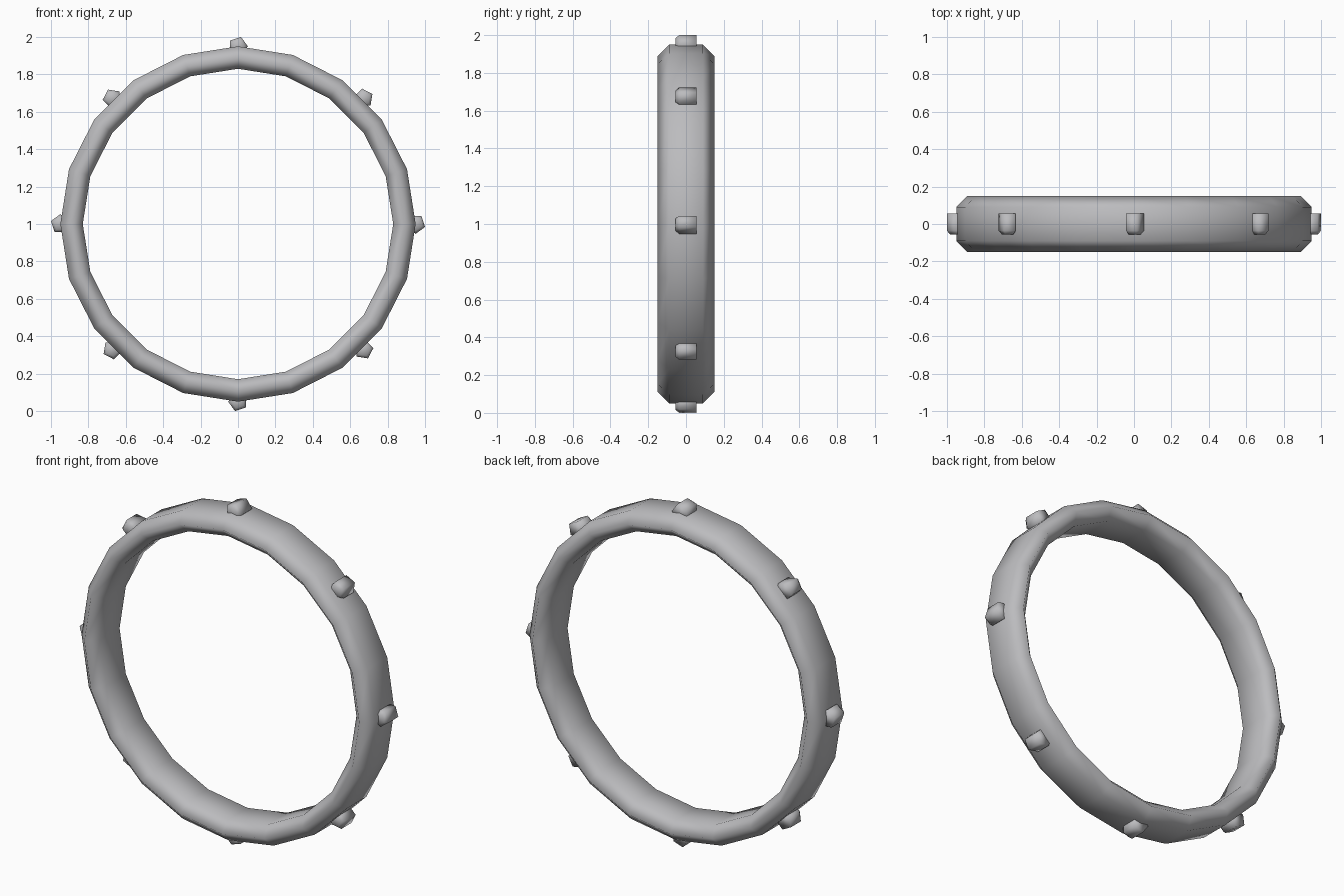
import bpy
import bmesh
from math import cos, sin, pi, tau
from mathutils import Matrix, Vector

cube = bpy.data.objects.get("Cube")
if cube:
    bpy.data.objects.remove(cube, do_unlink=True)

CENTRE = Vector((0, 0, 1))
RADIUS = 0.95

metal = bpy.data.materials.new("grey metal")
metal.use_nodes = True
colour = (0.5, 0.5, 0.515, 1)
metal.diffuse_color = colour
metal.node_tree.nodes["Principled BSDF"].inputs["Base Color"].default_value = colour


def finish(name, bm):
    """Turn a bmesh into a smooth-shaded object."""
    bmesh.ops.recalc_face_normals(bm, faces=bm.faces)
    for face in bm.faces:
        face.smooth = True
    mesh = bpy.data.meshes.new(name)
    bm.to_mesh(mesh)
    bm.free()
    mesh.materials.append(metal)
    obj = bpy.data.objects.new(name, mesh)
    bpy.context.collection.objects.link(obj)
    return obj


def loft(bm, loops, closed):
    """Bridge successive vertex loops, capping the ends if open."""
    rings = [[bm.verts.new(p) for p in loop] for loop in loops]
    pairs = list(zip(rings, rings[1:] + rings[:1]))
    for a, b in pairs if closed else pairs[:-1]:
        for i in range(len(a)):
            j = (i + 1) % len(a)
            bm.faces.new((a[i], a[j], b[j], b[i]))
    if not closed:
        bm.faces.new(rings[0])
        bm.faces.new(rings[-1])


# Band: chamfered section swept round the y axis
section = [(RADIUS, -0.09), (RADIUS, 0.09), (0.89, 0.15),
           (0.83, 0.09), (0.83, -0.09), (0.89, -0.15)]
SIDES = 20
bm = bmesh.new()
loft(bm, [[CENTRE + Vector((r * cos(a), y, r * sin(a))) for r, y in section]
          for a in (tau * k / SIDES for k in range(SIDES))], True)
finish("band", bm)

# Studs: five-sided pegs with a chamfered front end, evenly spaced
STUDS = 8
for k in range(STUDS):
    bm = bmesh.new()
    loft(bm, [[(r * cos(tau * i / 5), y, r * sin(tau * i / 5)) for i in range(5)]
              for r, y in ((0.036, -0.055), (0.0525, -0.036), (0.0525, 0.055))], False)
    turn = Matrix.Rotation(tau * k / STUDS, 4, 'Y')
    place = Matrix.Translation(CENTRE) @ turn @ Matrix.Translation((0, 0, RADIUS))
    bmesh.ops.transform(bm, matrix=place, verts=bm.verts)
    finish(f"stud_{k + 1}", bm)
